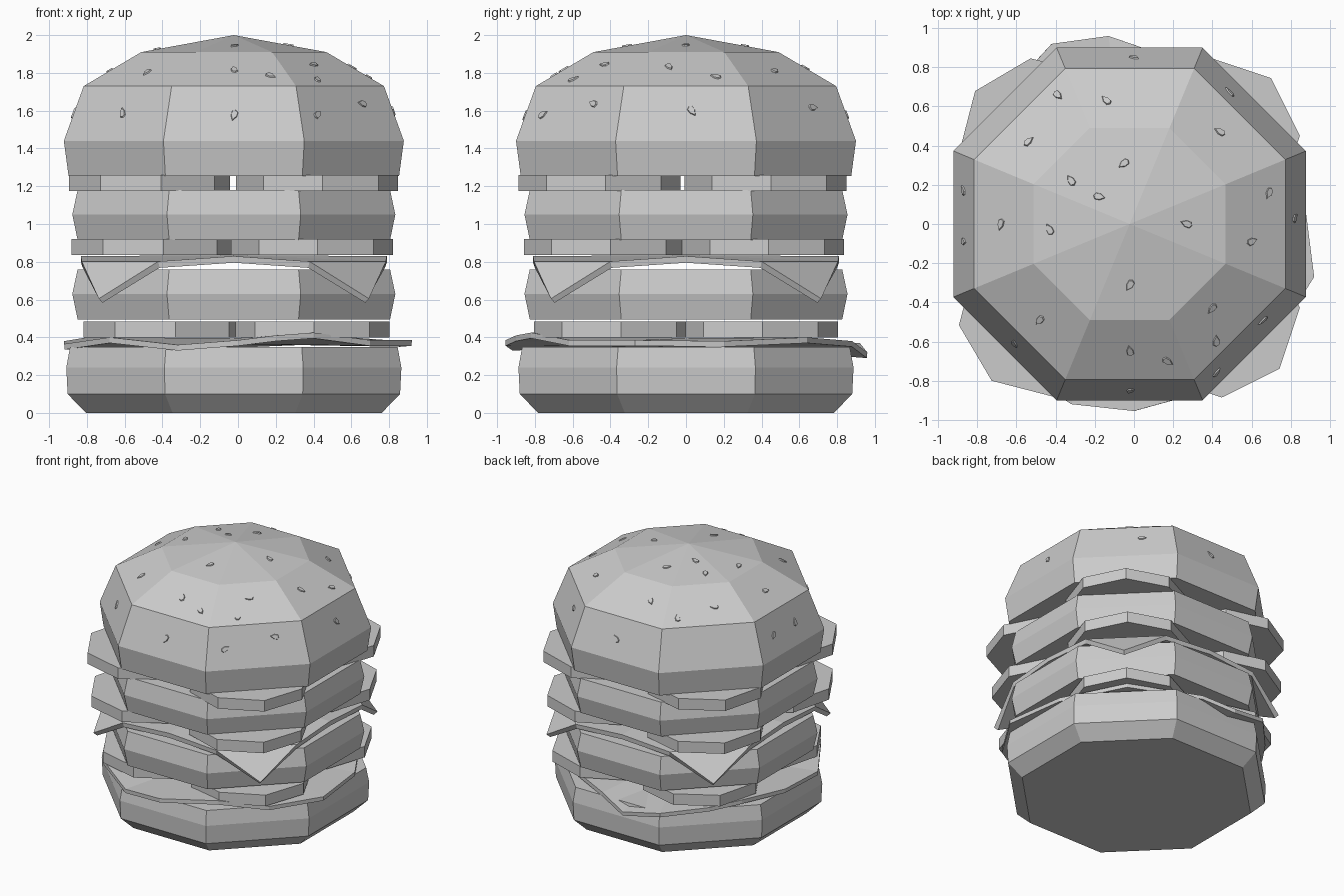
import bpy, bmesh
from math import cos, sin, pi, tan, hypot, atan2, radians
from mathutils import Vector, Matrix

cube = bpy.data.objects.get("Cube")
if cube:
    bpy.data.objects.remove(cube, do_unlink=True)

CX = -0.022  # axis of the stack

grey = bpy.data.materials.new("light grey")
grey.use_nodes = True
grey.diffuse_color = (0.6, 0.6, 0.6, 1)
grey.node_tree.nodes["Principled BSDF"].inputs["Base Color"].default_value = (0.6, 0.6, 0.6, 1)


def finish(name, bm):
    bmesh.ops.recalc_face_normals(bm, faces=bm.faces[:])
    mesh = bpy.data.meshes.new(name)
    bm.to_mesh(mesh)
    bm.free()
    mesh.materials.append(grey)
    obj = bpy.data.objects.new(name, mesh)
    bpy.context.collection.objects.link(obj)
    return obj


def octagon_stack(name, profile):
    """Loft flat-sided octagons through (distance to side, height) pairs."""
    bm = bmesh.new()
    rings = []
    for d, z in profile:
        if d == 0:
            rings.append([bm.verts.new((CX, 0, z))] * 8)
            continue
        r = d / cos(pi / 8)
        rings.append([bm.verts.new((CX + r * cos((k + .5) * pi / 4),
                                    r * sin((k + .5) * pi / 4), z)) for k in range(8)])
    bm.faces.new(rings[0])
    if profile[-1][0]:
        bm.faces.new(rings[-1])
    for a, b in zip(rings, rings[1:]):
        for i in range(8):
            j = (i + 1) % 8
            quad = list(dict.fromkeys((a[i], a[j], b[j], b[i])))
            bm.faces.new(quad)
    return finish(name, bm)


def sheet(name, faces, thickness):
    """Thin sheet from polygons given as points, thickened downwards."""
    bm = bmesh.new()
    for f in faces:
        bm.faces.new([bm.verts.new(p) for p in f])
    bmesh.ops.remove_doubles(bm, verts=bm.verts[:], dist=0.001)
    bmesh.ops.recalc_face_normals(bm, faces=bm.faces[:])
    bm.normal_update()
    if sum(f.normal.z for f in bm.faces) < 0:
        bmesh.ops.reverse_faces(bm, faces=bm.faces[:])
    mesh = bpy.data.meshes.new(name)
    bm.to_mesh(mesh)
    bm.free()
    mesh.materials.append(grey)
    obj = bpy.data.objects.new(name, mesh)
    bpy.context.collection.objects.link(obj)
    mod = obj.modifiers.new("thickness", "SOLIDIFY")
    mod.thickness = thickness
    mod.offset = -1
    return obj


# Buns and patties
crown = [(.875, 1.255), (.9, 1.44), (.795, 1.73), (.49, 1.91), (0, 2)]
octagon_stack("top_bun", crown)
octagon_stack("bottom_bun", [(.783, 0), (.88, .1), (.887, .24), (.867, .35)])
for name, z in (("lower_patty", .495), ("upper_patty", .915)):
    octagon_stack(name, [(.827, z), (.855, z + .135), (.827, z + .265)])

# Round slices, four to a layer, one under each diagonal
layers = [("top_slice", 1.175, (-.468, .418), (-.457, .42)),
          ("middle_slice", .835, (-.455, .392), (-.43, .408)),
          ("bottom_slice", .40, (-.392, .372), (-.375, .375))]
for name, z, xs, ys in layers:
    for i, x in enumerate(xs):
        for j, y in enumerate(ys):
            bm = bmesh.new()
            turn = radians(8 - 4 * i)
            bmesh.ops.create_cone(bm, cap_ends=True, segments=8, radius1=.43, radius2=.43,
                                  depth=.085,
                                  matrix=Matrix.Translation((x, y, z + .0425))
                                  @ Matrix.Rotation(turn, 4, "Z"))
            finish(f"{name}_{'right' if i == 0 else 'left'}_{'front' if j == 0 else 'back'}", bm)

# Cheese: square sheet with four drooping corners
faces = []
centre = (CX, 0, .835)
for k in range(4):
    def at(x, y, z, k=k):
        p = Matrix.Rotation(k * pi / 2, 3, "Z") @ Vector((x, y, z))
        return (p.x + CX, p.y, p.z)
    mid, side = at(0, -.81, .83), at(.4, -.805, .802)
    corner, next_side = at(.715, -.715, .605), at(.805, -.4, .802)
    before = at(-.4, -.805, .802)
    faces += [(centre, before, mid), (centre, mid, side),
              (centre, side, next_side), (side, corner, next_side)]
sheet("cheese", faces, .035)

# Lettuce: wavy leaf with a ragged rim
rim = [(.92, -.27, .385), (.7, -.62, .385), (.4, -.82, .425), (.2, -.9, .41),
       (0, -.955, .385), (-.32, -.92, .36), (-.68, -.68, .4), (-.92, -.3, .365),
       (-.92, .1, .38), (-.8, .46, .4), (-.66, .66, .38), (-.42, .92, .37),
       (-.13, .96, .32), (.1, .88, .38), (.6, .64, .4), (.86, .2, .38)]
sheet("lettuce", [((CX, 0, .395), rim[i - 1], rim[i]) for i in range(len(rim))], .03)

# Sesame seeds: low teardrops lying on the bun facets
seeds = [(-.39, .66), (-.14, .63), (-.54, .42), (-.05, .31), (-.32, .22), (-.18, .14),
         (-.68, 0), (-.43, -.03), (.27, 0), (.6, -.09), (.69, .16), (.44, .47),
         (-.02, -.31), (-.02, -.65), (.17, -.7), (.4, -.43), (.42, -.6), (-.48, -.49),
         (0, .85), (.49, .67), (-.87, .17), (-.87, -.09), (.82, .03), (.66, -.49),
         (.42, -.76), (-.02, -.85), (-.61, -.61)]
bm = bmesh.new()
for n, (x, y) in enumerate(seeds):
    face_angle = round(atan2(y, x - CX) / (pi / 4)) * pi / 4
    d = (x - CX) * cos(face_angle) + y * sin(face_angle)
    for (d0, z0), (d1, z1) in zip(crown[1:], crown[2:]):
        if d1 <= d <= d0:
            break
    z = z0 + (z1 - z0) * (d0 - d) / (d0 - d1)
    out = Vector((cos(face_angle), sin(face_angle), 0))
    normal = (out * (z1 - z0) + Vector((0, 0, d0 - d1))).normalized()
    across = Vector((0, 0, 1)).cross(out)
    along = normal.cross(across)
    turn = n * 2.4
    u = along * cos(turn) + across * sin(turn)
    v = normal.cross(u)
    here = Vector((x, y, z))
    shape = [(.038, 0), (.008, .018), (-.02, .018), (-.03, 0), (-.02, -.018), (.008, -.018)]
    low = [bm.verts.new(here + u * a + v * b - normal * .004) for a, b in shape]
    high = [bm.verts.new(here + u * a * .8 + v * b * .8 + normal * .007) for a, b in shape]
    bm.faces.new(low)
    bm.faces.new(high)
    for i in range(6):
        bm.faces.new((low[i - 1], low[i], high[i], high[i - 1]))
finish("sesame_seeds", bm)
